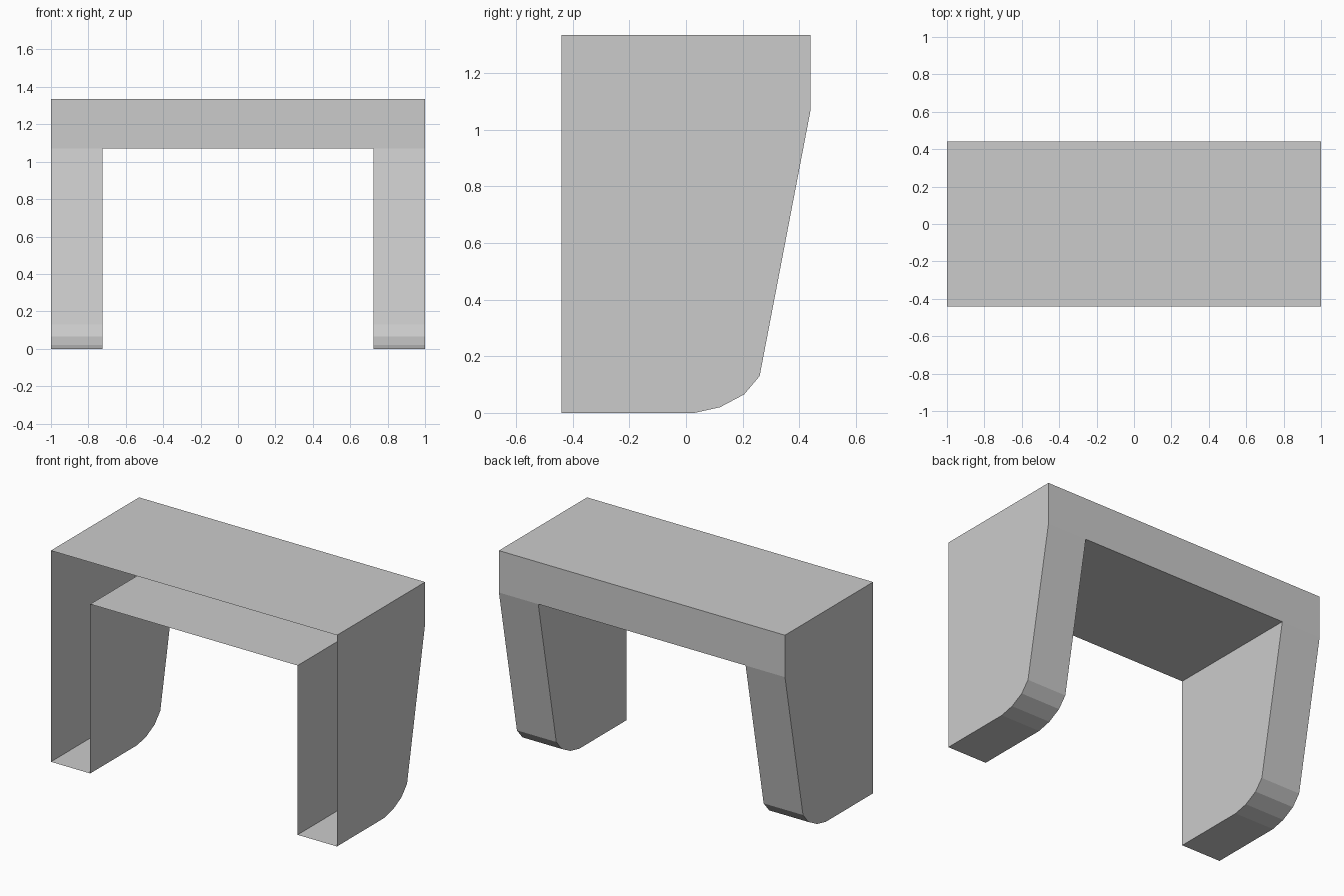
import bpy
import bmesh

if "Cube" in bpy.data.objects:
    bpy.data.objects.remove(bpy.data.objects["Cube"], do_unlink=True)

# Main dimensions
HALF_W, INNER_X = 1.0, 0.725
FRONT, BACK = -0.44, 0.44
UNDER, TOP = 1.07, 1.335

# Leg edge in (y, z): front foot, rounded heel, slanted back
LEG_EDGE = [(FRONT, 0), (0.03, 0), (0.12, 0.02), (0.205, 0.065),
            (0.26, 0.13), (BACK, UNDER)]

grey = bpy.data.materials.new("plain_grey")
grey.use_nodes = True
colour = (0.6, 0.6, 0.6, 1)
grey.diffuse_color = colour
grey.node_tree.nodes["Principled BSDF"].inputs["Base Color"].default_value = colour

bm = bmesh.new()


def face(points):
    return bm.faces.new([bm.verts.new(p) for p in points])


def side_wall(x, edge):
    face([(x, y, z) for y, z in edge])


# Two hollow legs, open at the front
for s in (-1, 1):
    outer, inner = s * HALF_W, s * INNER_X
    side_wall(outer, LEG_EDGE + [(BACK, TOP), (FRONT, TOP)])
    side_wall(inner, LEG_EDGE + [(FRONT, UNDER)])
    for (y0, z0), (y1, z1) in zip(LEG_EDGE, LEG_EDGE[1:]):
        face([(outer, y0, z0), (inner, y0, z0), (inner, y1, z1), (outer, y1, z1)])

# Top board, underside between the legs, and back rail
face([(-HALF_W, FRONT, TOP), (HALF_W, FRONT, TOP), (HALF_W, BACK, TOP), (-HALF_W, BACK, TOP)])
face([(-INNER_X, FRONT, UNDER), (-INNER_X, BACK, UNDER),
      (INNER_X, BACK, UNDER), (INNER_X, FRONT, UNDER)])
face([(x, BACK, UNDER) for x in (-HALF_W, -INNER_X, INNER_X, HALF_W)]
     + [(HALF_W, BACK, TOP), (-HALF_W, BACK, TOP)])

# Join the seams and turn the shell outward
bmesh.ops.remove_doubles(bm, verts=bm.verts, dist=0.0005)
bmesh.ops.recalc_face_normals(bm, faces=bm.faces)

mesh = bpy.data.meshes.new("table_shell")
bm.to_mesh(mesh)
bm.free()
mesh.materials.append(grey)
shell = bpy.data.objects.new("table_shell", mesh)
bpy.context.collection.objects.link(shell)
